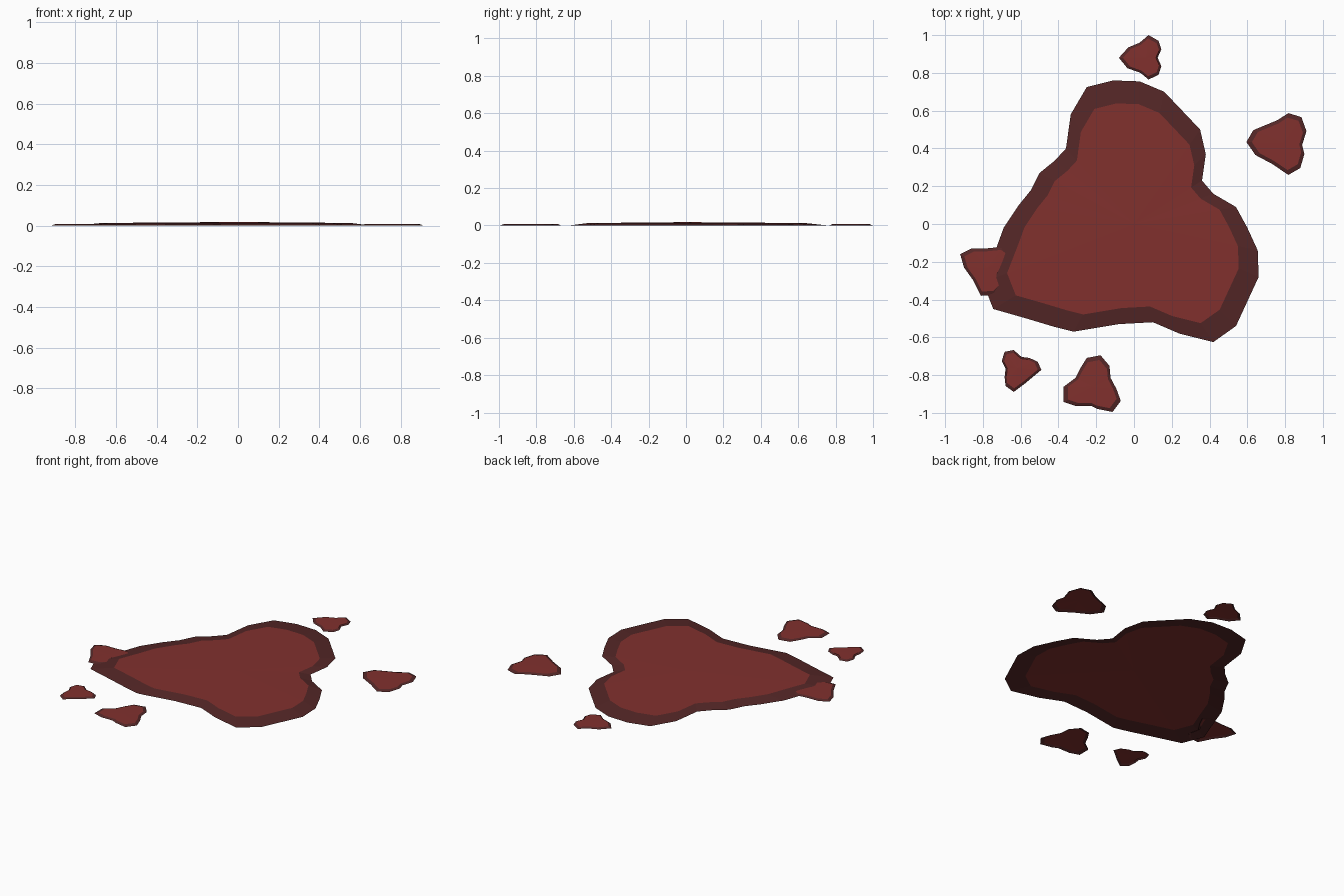
import bpy, bmesh
from mathutils import Vector


def material(name, color):
    m = bpy.data.materials.new(name)
    m.diffuse_color = color
    return m


RED = material("wet_red", (0.22, 0.03, 0.027, 1))
DARK = material("dark_edge", (0.09, 0.02, 0.02, 1))


def puddle(name, outline, inset, rim_z, top_z, centre=None):
    """Thin open sheet: dark sloping rim, then a red fan rising to the centre."""
    pts = [Vector((x, y, 0)) for x, y in outline]
    c = Vector((*centre, 0)) if centre else sum(pts, Vector()) / len(pts)
    bm = bmesh.new()
    outer = [bm.verts.new(p) for p in pts]
    inner = [bm.verts.new(c + (p - c) * inset + Vector((0, 0, rim_z))) for p in pts]
    top = bm.verts.new(c + Vector((0, 0, top_z)))
    for i in range(len(pts)):
        j = (i + 1) % len(pts)
        bm.faces.new((outer[i], outer[j], inner[j], inner[i])).material_index = 1
        bm.faces.new((inner[i], inner[j], top))
    for f in bm.faces:
        f.normal_update()
        if f.normal.z < 0:
            f.normal_flip()
    me = bpy.data.meshes.new(name)
    bm.to_mesh(me)
    bm.free()
    me.materials.append(RED)
    me.materials.append(DARK)
    bpy.context.collection.objects.link(bpy.data.objects.new(name, me))


# Main pool
puddle("main_pool", [
    (-.11, .76), (.03, .755), (.16, .7), (.26, .595), (.35, .5), (.38, .37), (.36, .23), (.42, .16),
    (.54, .09), (.6, -.02), (.655, -.14), (.66, -.28), (.6, -.41), (.54, -.54), (.42, -.625),
    (.24, -.58), (.1, -.52), (-.08, -.53), (-.2, -.55), (-.32, -.57), (-.42, -.545), (-.57, -.5),
    (-.745, -.45), (-.8, -.31), (-.73, -.13), (-.69, -.02), (-.61, .1), (-.545, .18), (-.5, .27),
    (-.42, .335), (-.36, .4), (-.335, .58), (-.25, .725)], .84, .013, .018, (0, 0))

# Splash drops around the pool
def drop(name, outline):
    puddle(name, outline, .85, .007, .008)


drop("drop_back", [
    (-.08, .88), (-.03, .935), (.03, .96), (.077, 1), (.13, .97), (.145, .925), (.125, .88),
    (.145, .835), (.13, .79), (.077, .765), (.035, .8), (-.035, .825)])
drop("drop_right", [
    (.595, .434), (.632, .497), (.76, .55), (.817, .587), (.886, .566), (.913, .492), (.89, .418),
    (.902, .37), (.88, .296), (.817, .26), (.733, .317), (.643, .365)])
drop("drop_left", [
    (-.92, -.16), (-.86, -.13), (-.79, -.13), (-.69, -.12), (-.65, -.15), (-.68, -.21),
    (-.72, -.27), (-.705, -.34), (-.74, -.375), (-.81, -.38), (-.85, -.3), (-.9, -.23)])
drop("drop_front_left", [
    (-.7, -.725), (-.685, -.677), (-.637, -.667), (-.595, -.704), (-.553, -.709), (-.51, -.73),
    (-.49, -.772), (-.58, -.847), (-.637, -.889), (-.68, -.857), (-.685, -.81), (-.68, -.767)])
drop("drop_front", [
    (-.373, -.862), (-.31, -.815), (-.283, -.762), (-.25, -.709), (-.177, -.695), (-.13, -.751),
    (-.124, -.815), (-.093, -.873), (-.07, -.937), (-.114, -.995), (-.193, -.979),
    (-.225, -.963), (-.31, -.963), (-.373, -.942)])
